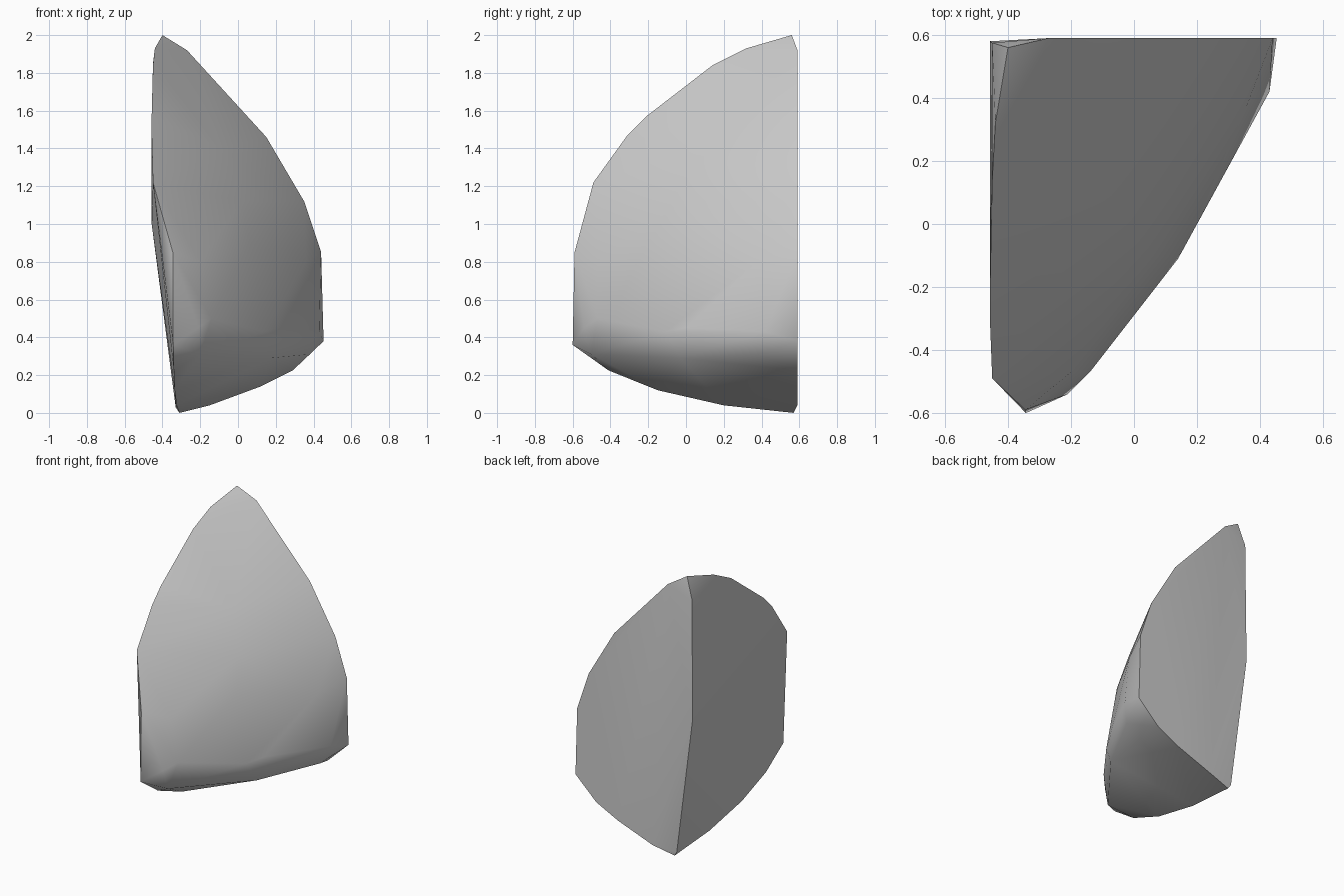
import bpy, bmesh, math

cube = bpy.data.objects.get("Cube")
if cube:
    bpy.data.objects.remove(cube, do_unlink=True)

# Flat back cut: (x, z) outline
BACK_Y = 0.59
back = [(-0.27, 1.92), (0.15, 1.46), (0.35, 1.12), (0.44, 0.85), (0.453, 0.38),
        (0.29, 0.225), (0.12, 0.14), (-0.15, 0.04)]

# Side cut, leaning in towards the base: (x, y, z) outline
side = [(-0.4, 0.56, 2.0), (-0.44, 0.32, 1.93), (-0.45, 0.14, 1.84),
        (-0.457, -0.21, 1.57), (-0.457, -0.31, 1.47), (-0.45, -0.49, 1.22),
        (-0.345, -0.59, 0.85), (-0.343, -0.6, 0.36), (-0.34, -0.41, 0.225),
        (-0.335, -0.15, 0.12), (-0.325, 0.2, 0.04), (-0.31, 0.57, 0.0)]

# Corner edge where the two cuts meet
corner = [(-0.45, 0.575, 1.85), (-0.457, 0.58, 1.0), (-0.33, 0.575, 0.03)]

# Bulging weathered face, from the rounded lower rim upwards
bulge = [(-0.2, -0.5, 0.31), (0.17, -0.03, 0.29), (0.38, 0.38, 0.31),
         (-0.21, -0.54, 0.45), (-0.14, -0.47, 0.5), (0.14, -0.11, 0.43),
         (0.2, 0.0, 0.45), (0.43, 0.42, 0.43), (-0.2, -0.47, 0.8),
         (0.06, -0.1, 0.9), (0.36, 0.38, 0.8), (0.02, -0.03, 1.12),
         (-0.08, 0.07, 1.4)]

points = [(x, BACK_Y, z) for x, z in back] + side + corner + bulge

# Wrap the outlines in one solid chunk
bm = bmesh.new()
for p in points:
    bm.verts.new(p)
hull = bmesh.ops.convex_hull(bm, input=bm.verts)
loose = [v for v in bm.verts if not v.link_faces]
bmesh.ops.delete(bm, geom=loose, context='VERTS')
bmesh.ops.dissolve_limit(bm, angle_limit=math.radians(1),
                         verts=bm.verts, edges=bm.edges)
bmesh.ops.recalc_face_normals(bm, faces=bm.faces)

mesh = bpy.data.meshes.new("rock_chunk")
bm.to_mesh(mesh)
bm.free()
rock = bpy.data.objects.new("rock_chunk", mesh)
bpy.context.collection.objects.link(rock)

# Plain grey stone
stone = bpy.data.materials.new("grey_stone")
stone.use_nodes = True
colour = (0.6, 0.6, 0.6, 1.0)
stone.diffuse_color = colour
stone.node_tree.nodes["Principled BSDF"].inputs["Base Color"].default_value = colour
mesh.materials.append(stone)

# Smooth weathered face, crisp cut edges
bpy.ops.object.select_all(action='DESELECT')
rock.select_set(True)
bpy.context.view_layer.objects.active = rock
bpy.ops.object.shade_smooth_by_angle(angle=math.radians(50))
